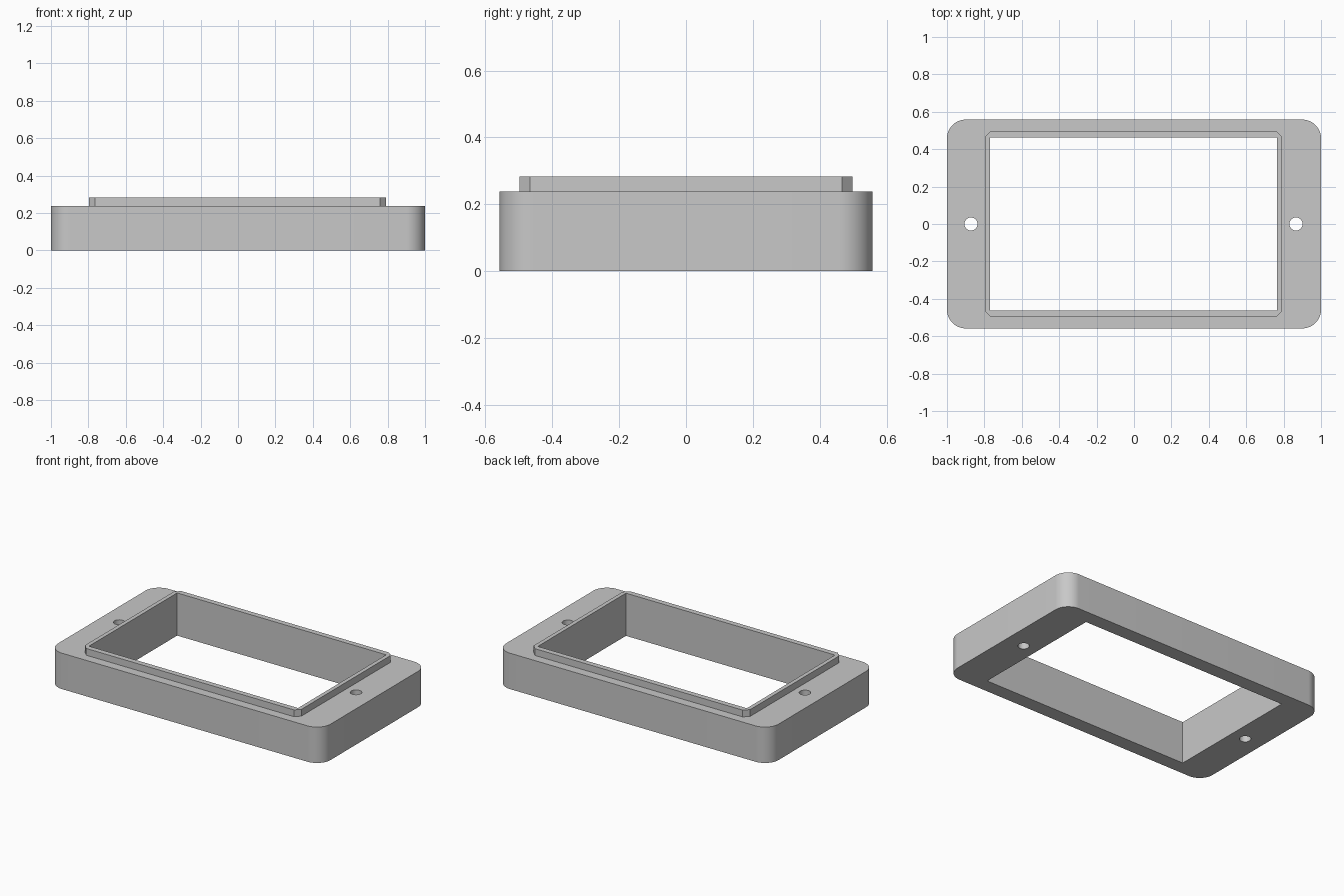
import bpy, bmesh, math

cube = bpy.data.objects.get("Cube")
if cube:
    bpy.data.objects.remove(cube, do_unlink=True)

BASE_TOP, LIP_TOP = 0.238, 0.283
SHIFT = -0.003  # slight sideways offset of lip, opening and holes

grey = bpy.data.materials.new("matte grey")
grey.use_nodes = True
colour = (0.58, 0.58, 0.58, 1)
grey.diffuse_color = colour
grey.node_tree.nodes["Principled BSDF"].inputs["Base Color"].default_value = colour


def prism(name, outline, z0, z1):
    """Extrude a closed outline between two heights."""
    bm = bmesh.new()
    face = bm.faces.new([bm.verts.new((x, y, z0)) for x, y in outline])
    top = bmesh.ops.extrude_face_region(bm, geom=[face])["geom"]
    verts = [v for v in top if isinstance(v, bmesh.types.BMVert)]
    bmesh.ops.translate(bm, vec=(0, 0, z1 - z0), verts=verts)
    bmesh.ops.recalc_face_normals(bm, faces=bm.faces[:])
    mesh = bpy.data.meshes.new(name)
    bm.to_mesh(mesh)
    bm.free()
    mesh.materials.append(grey)
    obj = bpy.data.objects.new(name, mesh)
    bpy.context.collection.objects.link(obj)
    return obj


def arc(cx, cy, r, start, sweep, steps):
    return [(cx + r * math.cos(start + sweep * i / steps),
             cy + r * math.sin(start + sweep * i / steps)) for i in range(steps + 1)]


def rectangle(hx, hy, r=0, steps=1, cx=0):
    """Rectangle with rounded corners, or chamfered ones when steps is 1."""
    if r == 0:
        return [(cx + hx, hy), (cx - hx, hy), (cx - hx, -hy), (cx + hx, -hy)]
    points = []
    for i, (sx, sy) in enumerate([(1, 1), (-1, 1), (-1, -1), (1, -1)]):
        points += arc(cx + sx * (hx - r), sy * (hy - r), r, i * math.pi / 2, math.pi / 2, steps)
    return points


def combine(target, other, operation):
    mod = target.modifiers.new("combine", "BOOLEAN")
    mod.operation, mod.solver, mod.object = operation, "EXACT", other
    bpy.context.view_layer.objects.active = target
    bpy.ops.object.modifier_apply(modifier=mod.name)
    bpy.data.objects.remove(other, do_unlink=True)


# Rounded base plate with a raised chamfered lip
frame = prism("bezel_frame", rectangle(1, 0.558, 0.1, 16), 0, BASE_TOP)
lip = prism("raised_lip", rectangle(0.794, 0.498, 0.032, 1, SHIFT), 0.1, LIP_TOP)
combine(frame, lip, "UNION")

# Large rectangular opening
opening = prism("opening_cutter", rectangle(0.767, 0.462, cx=SHIFT), -0.1, 0.5)
combine(frame, opening, "DIFFERENCE")

# Screw hole on each side
for side in (-1, 1):
    circle = arc(side * 0.869 + SHIFT, 0, 0.035, 0, 2 * math.pi, 32)[:-1]
    combine(frame, prism("hole_cutter", circle, -0.1, 0.5), "DIFFERENCE")

# Smooth corners and holes, sharp edges elsewhere
bpy.ops.object.select_all(action="DESELECT")
frame.select_set(True)
bpy.context.view_layer.objects.active = frame
bpy.ops.object.shade_smooth_by_angle(angle=math.radians(30))
